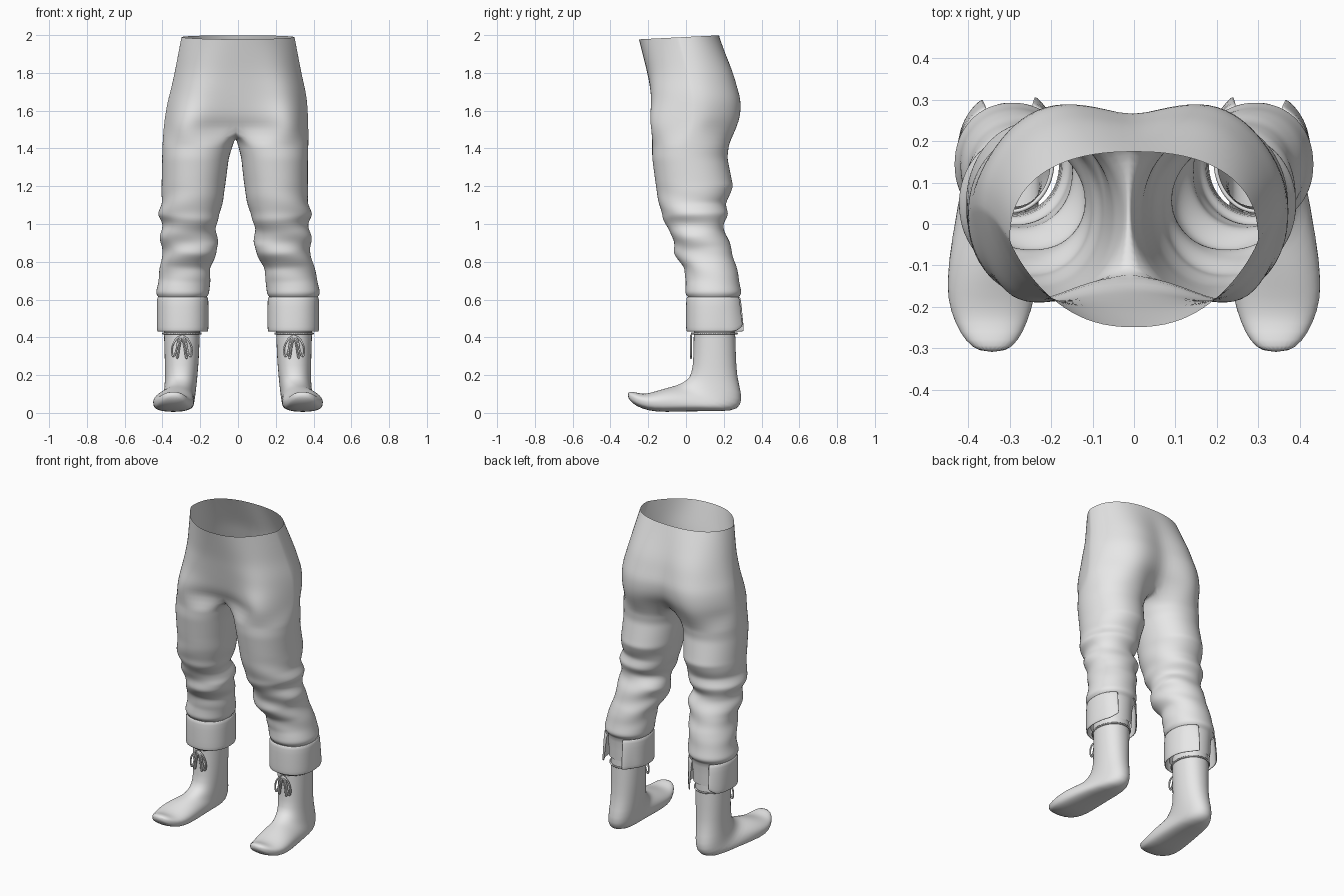
import bpy, bmesh
from math import sin, cos, pi, copysign

if "Cube" in bpy.data.objects:
    bpy.data.objects.remove(bpy.data.objects["Cube"])

grey = bpy.data.materials.new("light grey cloth")
grey.use_nodes = True
grey.diffuse_color = (0.8, 0.8, 0.8, 1)
grey.node_tree.nodes["Principled BSDF"].inputs["Base Color"].default_value = (0.8, 0.8, 0.8, 1)


def power(v, e):
    return copysign(abs(v) ** e, v)


def sample(keys, z):
    """Interpolate a table whose first column is a falling height."""
    for a, b in zip(keys, keys[1:]):
        if z >= b[0]:
            t = (z - a[0]) / (b[0] - a[0])
            return [p + (q - p) * t for p, q in zip(a[1:], b[1:])]
    return keys[-1][1:]


def skin(bm, rows, closed):
    """Join neighbouring rows of vertices with quads."""
    for a, b in zip(rows, rows[1:]):
        n = len(a)
        for i in range(n if closed else n - 1):
            j = (i + 1) % n
            bm.faces.new((a[i], a[j], b[j], b[i]))


def verts(bm, points):
    return [bm.verts.new(p) for p in points]


def finish(bm, name, sway=0, thickness=0):
    """Mirror the half, lean it sideways between hip and knee, and smooth it."""
    bmesh.ops.mirror(bm, geom=bm.verts[:] + bm.edges[:] + bm.faces[:],
                     axis="X", merge_dist=.0005)
    for v in bm.verts:
        v.co.x -= sway * max(0, 1 - ((v.co.z - 1.2) / .5) ** 2)
    bmesh.ops.recalc_face_normals(bm, faces=bm.faces)
    mesh = bpy.data.meshes.new(name)
    bm.to_mesh(mesh)
    bm.free()
    ob = bpy.data.objects.new(name, mesh)
    bpy.context.collection.objects.link(ob)
    mesh.materials.append(grey)
    mesh.shade_smooth()
    if thickness:
        ob.modifiers.new("Thickness", "SOLIDIFY").thickness = thickness
    sub = ob.modifiers.new("Smooth", "SUBSURF")
    sub.levels = sub.render_levels = 1


# Trousers: half a pelvis, a crotch seam and one leg, then mirrored
ARC, SEAM = 24, 7
RING = ARC + 1 + SEAM
# height, half width, front and back of the centre line, front and back lobes
PELVIS = [(1.99, .30, -.25, .175, 0, 0),
          (1.8, .336, -.205, .235, .035, .03),
          (1.65, .37, -.175, .265, .075, .045),
          (1.56, .38, -.155, .245, .11, .06),
          (1.5, .384, -.12, .19, .125, .09)]
# height, inner x, outer x, front y, back y
LEG = [(1.42, .012, .387, -.18, .228),
       (1.35, .032, .387, -.18, .22),
       (1.2, .05, .388, -.16, .25),
       (1.1, .07, .39, -.14, .215),
       (1.04, .085, .405, -.125, .22),
       (.99, .115, .39, -.085, .2),
       (.92, .085, .4, -.07, .215),
       (.86, .11, .39, -.06, .235),
       (.78, .14, .405, -.015, .265),
       (.7, .147, .42, 0, .28),
       (.64, .152, .435, -.005, .295),
       (.62, .157, .43, 0, .29),
       (.605, .175, .415, .02, .27),
       (.46, .18, .41, .025, .265)]


def pelvis_arc(z):
    hx, front, back, lobe_f, lobe_b = sample(PELVIS, z)
    tilt = .05 * max(0, (z - 1.8) / .19)
    points = []
    for i in range(ARC + 1):
        a = pi * i / ARC
        s, c = sin(a), cos(a)
        x = hx * power(s, .85) if 0 < i < ARC else 0
        y = (front + back) / 2 - (back - front) / 2 * power(c, 1.7 if c > 0 else .85)
        # Thighs swell in front, buttocks behind
        y += 3.08 * lobe_b * s * abs(c) ** 3 if c < 0 else -lobe_f * sin(2 * a) ** 2
        points.append((x, y, z + tilt * y))
    return points


def leg_ring(z):
    points = []
    for i in range(RING):
        a = 2 * pi * i / RING - .75 * pi
        # Slanting folds gather around the knee
        gather = max(0, 1 - abs(z - .93) / .3)
        fold = .008 * gather * sin(2 * pi * z / .15 + 2.5 * sin(a) + 2 * cos(a))
        inner, outer, front, back = sample(LEG, z)
        x = (inner + outer) / 2 + ((outer - inner) / 2 + fold) * power(cos(a), .95)
        y = (front + back) / 2 + ((back - front) / 2 + fold) * power(sin(a), .95)
        points.append((x, y, z + .03 * gather * sin(a + .8)))
    return points


bm = bmesh.new()
pelvis = [verts(bm, pelvis_arc(1.99 - .49 * k / 12)) for k in range(13)]
skin(bm, pelvis, False)
first, last = pelvis[-1][0].co, pelvis[-1][-1].co
seam = []
for k in range(1, SEAM + 1):
    t = k / (SEAM + 1)
    p = last.lerp(first, t)
    seam.append((0, p.y, p.z - .04 * sin(pi * t)))
legs = [pelvis[-1] + verts(bm, seam)]
heights = [1.42 - .02 * k for k in range(40)] + [.625, .61, .6, .46]
legs += [verts(bm, leg_ring(z)) for z in heights]
skin(bm, legs, True)
finish(bm, "trousers", sway=.017)

# Turned-up cuffs: an open strip whose ends flare out at the back
bm = bmesh.new()
rows = []
for z, grow in ((.615, .96), (.605, 1), (.52, 1), (.445, 1), (.43, .985)):
    points = []
    for i in range(37):
        t = i / 36
        a = .6 * pi + 1.76 * pi * t
        end = max(0, 1 - t / .07, (t - .85) / .15)
        r = grow * (1 + .14 * end * (.62 - z) / .19 + .03 * end)
        lift = .03 * max(0, (t - .94) / .06) * (1 if z < .5 else 0)
        points.append((.293 + .137 * r * power(cos(a), .9),
                       .147 + .147 * r * power(sin(a), .9), z + lift))
    rows.append(verts(bm, points))
skin(bm, rows, False)
finish(bm, "cuffs", thickness=.007)

# Boots: front or top point, back or sole point, centre x, half width
BOOT = [((.04, .47), (.26, .47), .297, .097),
        ((.04, .3), (.265, .3), .297, .092),
        ((.03, .2), (.27, .19), .30, .086),
        ((.002, .172), (.296, .1), .305, .085),
        ((-.033, .153), (.294, .04), .31, .085),
        ((-.06, .143), (.25, .006), .318, .088),
        ((-.1, .133), (.1, .01), .33, .1),
        ((-.15, .118), (-.05, .006), .34, .11),
        ((-.2, .103), (-.16, .004), .345, .107),
        ((-.24, .1), (-.235, .022), .345, .088),
        ((-.28, .114), (-.287, .05), .343, .064),
        ((-.308, .11), (-.31, .085), .342, .03)]
bm = bmesh.new()
rows = []
for k, ((ty, tz), (by, bz), cx, hw) in enumerate(BOOT):
    points = []
    for i in range(24):
        a = 2 * pi * i / 24
        flat = .6 if cos(a) < 0 and k > 4 else .95
        c = power(cos(a), flat)
        points.append((cx + hw * power(sin(a), .9),
                       (ty + by) / 2 + (ty - by) / 2 * c,
                       (tz + bz) / 2 + (tz - bz) / 2 * c))
    rows.append(verts(bm, points))
skin(bm, rows, True)
bm.faces.new(rows[-1])
finish(bm, "boots")


# Laces: a cord round each boot, with loops and tails tied in front
def cord(curve, points, cyclic=False):
    spline = curve.splines.new("NURBS")
    spline.points.add(len(points) - 1)
    for point, co in zip(spline.points, points):
        point.co = (*co, 1)
    spline.use_cyclic_u = cyclic
    spline.use_endpoint_u = not cyclic
    spline.order_u = 3
    spline.resolution_u = 4


for side, label in ((1, "left"), (-1, "right")):
    curve = bpy.data.curves.new(label + "_laces", "CURVE")
    curve.dimensions = "3D"
    curve.bevel_depth = .005
    curve.bevel_resolution = 1
    around = [2 * pi * i / 16 for i in range(16)]
    cord(curve, [(side * (.297 + .102 * cos(a)), .15 + .122 * sin(a), .42)
                 for a in around], True)
    for way in (-1, 1):
        for spread, drop in ((.055, .11), (.03, .12)):
            path = ((0, .41), (.5, .4), (1, .35), (.95, .3), (.7, .3), (.5, .35), (0, .41))
            cord(curve, [(side * .297 + way * spread * u, .026,
                          .41 - (.41 - z) * drop / .11) for u, z in path])
    ob = bpy.data.objects.new(label + "_laces", curve)
    bpy.context.collection.objects.link(ob)
    curve.materials.append(grey)
